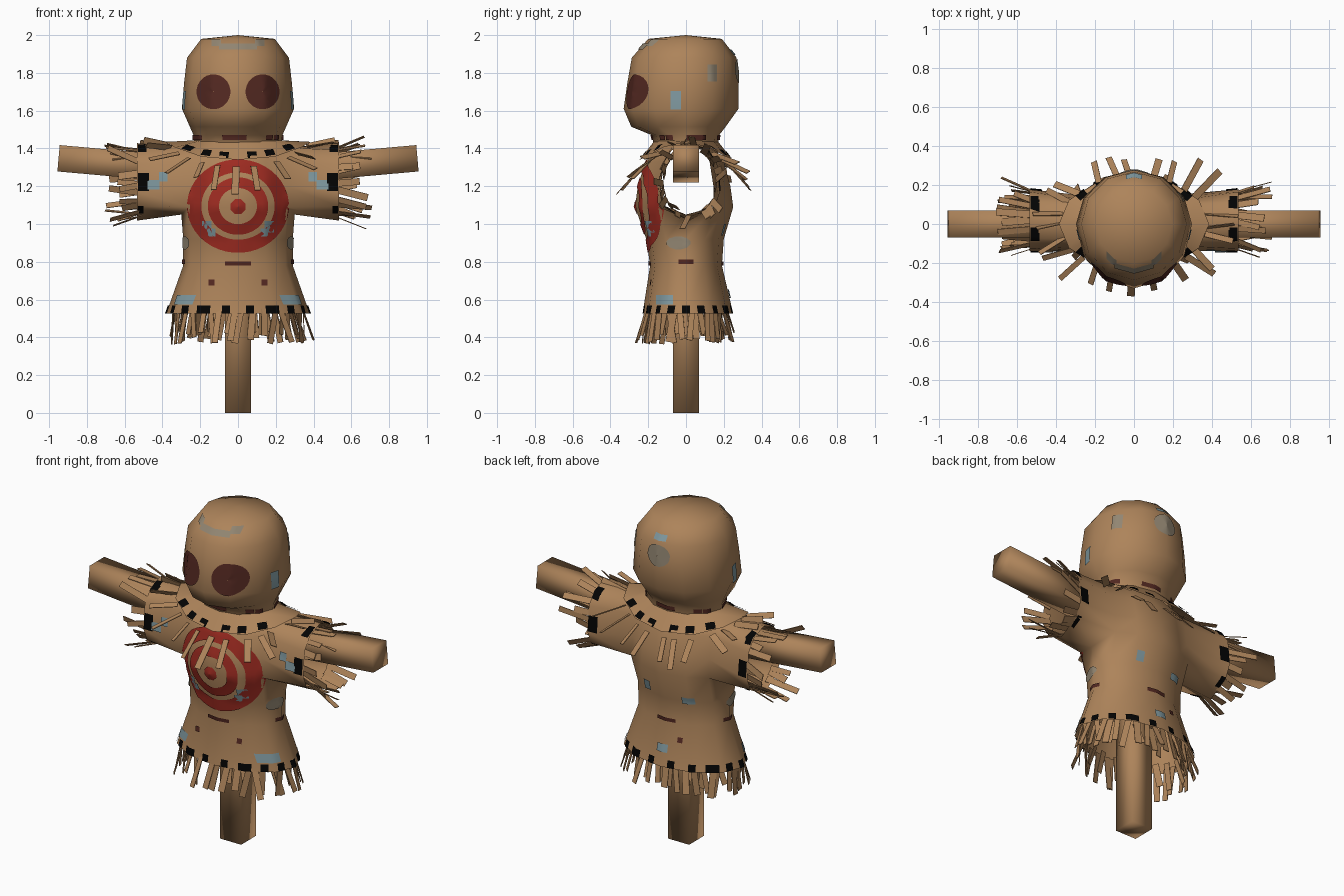
import bpy, bmesh, math, random
from math import sin, cos, pi, radians
from mathutils import Vector, Matrix
from mathutils.bvhtree import BVHTree

if "Cube" in bpy.data.objects:
    bpy.data.objects.remove(bpy.data.objects["Cube"])

random.seed(4)
N = 12


def material(name, rgb):
    m = bpy.data.materials.new(name)
    m.diffuse_color = (*rgb, 1)
    m.use_nodes = True
    m.node_tree.nodes["Principled BSDF"].inputs["Base Color"].default_value = m.diffuse_color
    return m


BURLAP = material("burlap tan", (0.42, 0.23, 0.103))
RED = material("target red", (0.34, 0.024, 0.015))
BROWN = material("dark brown", (0.085, 0.021, 0.015))
BLUE = material("faded blue", (0.21, 0.31, 0.34))
DUSTY = material("dusty grey", (0.29, 0.24, 0.17))
BLACK = material("stitch black", (0.001, 0.001, 0.001))


def finish(name, bm, mat, smooth=True):
    bmesh.ops.recalc_face_normals(bm, faces=bm.faces)
    me = bpy.data.meshes.new(name)
    bm.to_mesh(me)
    me.materials.append(mat)
    for p in me.polygons:
        p.use_smooth = smooth
    ob = bpy.data.objects.new(name, me)
    bpy.context.collection.objects.link(ob)
    tree = BVHTree.FromBMesh(bm)
    bm.free()
    return tree


def loft(bm, profile):
    """Stack rings given as (half width, front depth, back depth, z)."""
    rings = []
    for rx, yf, yb, z in profile:
        ring = []
        for i in range(N):
            a = 2 * pi * i / N
            ring.append(bm.verts.new((rx * cos(a), (yb if sin(a) > 0 else yf) * sin(a), z)))
        rings.append(ring)
    for r in range(len(rings) - 1):
        for i in range(N):
            j = (i + 1) % N
            bm.faces.new((rings[r][i], rings[r][j], rings[r + 1][j], rings[r + 1][i]))
    return rings


# Sack head with gathered neck
bm = bmesh.new()
rings = loft(bm, [(.23, .17, .17, 1.41), (.235, .18, .175, 1.47), (.255, .29, .21, 1.515),
                  (.297, .33, .278, 1.61), (.285, .31, .277, 1.75), (.27, .287, .268, 1.88),
                  (.195, .2, .19, 1.98)])
top = bm.verts.new((0, 0, 2.0))
for i in range(N):
    bm.faces.new((rings[-1][i], rings[-1][(i + 1) % N], top))
head = finish("sack_head", bm, BURLAP)

# Shirt with side holes pulled out into open sleeves
bm = bmesh.new()
loft(bm, [(.38, .23, .25, .525), (.29, .19, .19, .78), (.29, .21, .2, .92), (.30, .27, .25, 1.09),
          (.295, .255, .235, 1.2), (.30, .215, .2, 1.33), (.30, .15, .15, 1.405), (.22, .14, .14, 1.43)])
for s in (-1, 1):
    hole = []
    for f in bm.faces:
        c = f.calc_center_median()
        if 1.09 < c.z < 1.405 and c.x * s > 0 and abs(c.y) < .08 and abs(c.x) > .2:
            hole.append(f)
    edges = [e for e in {e for f in hole for e in f.edges} if sum(f in hole for f in e.link_faces) == 1]
    rim = {v for e in edges for v in e.verts}
    bmesh.ops.delete(bm, geom=hole, context='FACES')
    edges = [e for e in edges if e.is_valid]
    out = bmesh.ops.extrude_edge_only(bm, edges=edges)["geom"]
    for v in [g for g in out if isinstance(g, bmesh.types.BMVert)]:
        a = math.atan2((v.co.z - 1.25) / .16, v.co.y / .11)
        v.co = (s * .535, .02 + .165 * cos(a), 1.223 + .205 * sin(a))
    # widen the armhole and drop the armpit
    for v in rim:
        if abs(v.co.y) > .01:
            v.co.y = v.co.y * 1.15 + .01
        elif v.co.z < 1.1:
            v.co.z = 1.05
shirt = finish("shirt", bm, BURLAP)


# Collar draped over the shoulders
def collar_edge(a):
    return Vector((.385 * cos(a), .245 * sin(a), 1.34 + .095 * abs(cos(a)) ** 2.6))


bm = bmesh.new()
inner = [bm.verts.new((.225 * cos(2 * pi * i / N), .165 * sin(2 * pi * i / N), 1.443)) for i in range(N)]
outer = [bm.verts.new(collar_edge(2 * pi * i / N)) for i in range(N)]
for i in range(N):
    j = (i + 1) % N
    bm.faces.new((inner[i], inner[j], outer[j], outer[i]))
collar = finish("collar", bm, BURLAP)


# Wooden post and two raised arm beams
def beam(name, a, b):
    bm = bmesh.new()
    d = b - a
    rot = d.to_track_quat('Z', 'Y').to_matrix().to_4x4()
    bmesh.ops.create_cube(bm, size=1, matrix=Matrix.Translation((a + b) / 2) @ rot
                          @ Matrix.Diagonal((.14, .14, d.length, 1)))
    finish(name, bm, BURLAP)


beam("post", Vector((0, 0, 0)), Vector((0, 0, .95)))
for s, side in ((-1, "left"), (1, "right")):
    beam(side + "_arm_beam", Vector((s * .3, 0, 1.29)), Vector((s * .95, 0, 1.348)))


# Straw fringes: thin strips around each hem
def fringe(name, count, root, lengths):
    bm = bmesh.new()
    for i in range(count):
        pos, out, along = root(2 * pi * (i + random.uniform(-.3, .3)) / count)
        side = along.cross(out).normalized()
        d = (along + side * random.uniform(-.25, .25)).normalized()
        w = d.cross(out).normalized()
        n = w.cross(d)
        size = random.uniform(*lengths)
        m = Matrix((w, n, d)).transposed().to_4x4()
        m.translation = pos + d * size / 2
        bmesh.ops.create_cube(bm, size=1, matrix=m @ Matrix.Diagonal((random.uniform(.028, .04), .004, size, 1)))
    finish(name, bm, BURLAP, False)


def skirt_root(scale):
    def root(a):
        out = Vector((cos(a), sin(a), 0))
        return (Vector((.345 * scale * cos(a), .215 * scale * sin(a), .55)), out,
                Vector((0, 0, -1)) + out * random.uniform(0, .38))
    return root


def sleeve_root(s):
    def root(a):
        out = Vector((0, cos(a), sin(a)))
        return (Vector((s * .5, .02 + .14 * cos(a), 1.22 + .175 * sin(a))), out,
                Vector((s, 0, 0)) + out * random.uniform(-.1, .45))
    return root


def collar_root(a):
    out = Vector((cos(a), sin(a), .3)).normalized()
    k = cos(a) ** 2
    return (collar_edge(a) * .97 + Vector((0, 0, .004 + .02 * k)), out,
            Vector((.7 * cos(a), .7 * sin(a), -.9 + 1.05 * k)) + out * random.uniform(-.05, .15))


fringe("skirt_straw", 38, skirt_root(1), (.13, .19))
fringe("inner_skirt_straw", 18, skirt_root(.85), (.12, .17))
for s, side in ((-1, "left"), (1, "right")):
    fringe(side + "_sleeve_straw", 24, sleeve_root(s), (.11, .22))
fringe("collar_straw", 24, collar_root, (.13, .2))


# Painted patches laid on a surface along a direction
def patch(name, tree, mat, centre, normal, w, h, hole=None, sides=8):
    """Round ring patch if hole is given (0 = full disc), otherwise a rectangle."""
    n = Vector(normal).normalized()
    up = Vector((0, 1, 0)) if abs(n.z) > .9 else Vector((0, 0, 1))
    u = up.cross(n).normalized()
    v = n.cross(u)
    bm = bmesh.new()
    cols, rows = (sides, 4) if hole is not None else (4, 3)
    grid = {}
    for i in range(cols + 1):
        for j in range(rows + 1):
            if hole is None:
                a, b = w * (i / cols - .5), h * (j / rows - .5)
            else:
                t = 2 * pi * (i % cols + .5) / cols
                r = max(hole, .02) + (1 - max(hole, .02)) * j / rows
                a, b = w / 2 * r * cos(t), h / 2 * r * sin(t)
            hit = tree.ray_cast(Vector(centre) + u * a + v * b + n * .7, -n)
            if hit[0]:
                grid[i, j] = bm.verts.new(hit[0] + n * .007)
    for i in range(cols):
        for j in range(rows):
            keys = [(i, j), (i + 1, j), (i + 1, j + 1), (i, j + 1)]
            if all(k in grid for k in keys):
                bm.faces.new([grid[k] for k in keys])
    if hole is not None:
        bmesh.ops.remove_doubles(bm, verts=bm.verts, dist=.0005)
    finish(name, bm, mat)


FRONT, BACK = (0, -1, 0), (0, 1, 0)
# Bullseye
patch("target_outer_ring", shirt, RED, (0, 0, 1.095), FRONT, .54, .495, .72, 40)
patch("target_middle_ring", shirt, RED, (0, 0, 1.095), FRONT, .32, .305, .63, 32)
patch("target_centre", shirt, RED, (0, 0, 1.092), FRONT, .085, .085, 0, 8)

for s in (-1, 1):
    # Eyes and faded head patches
    patch("eye", head, BROWN, (s * .13, 0, 1.7), FRONT, .18, .185, 0, 24)
    patch("temple_patch", head, BLUE, (0, -.055, 1.655), (s, 0, 0), .055, .1)
    patch("brow_patch", head, DUSTY, (s * .115, 0, 1.96), FRONT, .05, .035)
    # Shirt patches
    patch("chest_patch", shirt, BLUE, (s * .165, 0, .985), FRONT, .05, .06)
    patch("chest_patch_low", shirt, BLUE, (s * .14, 0, .955), FRONT, .04, .04)
    patch("side_patch", shirt, DUSTY, (0, -.04, .9), (s, 0, 0), .13, .07, 0, 12)
    patch("skirt_side_patch", shirt, BLUE, (0, -.115, .6), (s, 0, 0), .09, .05)
    patch("waist_side_stitch", shirt, BROWN, (0, 0, .8), (s, 0, 0), .08, .022)
    patch("skirt_hole", shirt, BROWN, (s * .14, 0, .69), FRONT, .03, .03)
    # Sleeve stitches and patches
    patch("sleeve_patch", shirt, BLUE, (s * .447, 0, 1.207), FRONT, .065, .05)
    patch("sleeve_patch_small", shirt, BLUE, (s * .395, 0, 1.25), FRONT, .045, .05)
    for d in (FRONT, BACK):
        for z, w, h in ((1.222, .058, .095), (1.075, .03, .04), (1.395, .045, .025)):
            patch("sleeve_stitch", shirt, BLACK, (s * (.53 - w / 2), 0, z), d, w, h)
    for y in (-.04, .12):
        patch("sleeve_top_stitch", shirt, BLACK, (s * .51, y, 1.4), (0, 0, 1), .04, .045)

patch("forehead_patch", head, DUSTY, (0, 0, 1.94), FRONT, .2, .03)
patch("waist_stitch", shirt, BROWN, (0, 0, .79), FRONT, .14, .022)
patch("back_waist_stitch", shirt, BROWN, (0, 0, .79), BACK, .12, .022)
patch("back_skirt_hole", shirt, BROWN, (-.1, 0, .69), BACK, .03, .03)
patch("rear_temple_patch", head, DUSTY, (0, .14, 1.8), (1, 0, 0), .05, .09)
patch("back_head_patch", head, DUSTY, (0, 0, 1.81), BACK, .15, .13, 0, 16)
patch("back_crown_patch", head, BLUE, (0, 0, 1.91), BACK, .08, .03)
patch("back_patch", shirt, BLUE, (-.14, 0, .93), BACK, .07, .04)
patch("back_patch_right", shirt, BLUE, (.12, 0, .97), BACK, .045, .06)
patch("back_skirt_patch", shirt, BLUE, (0, 0, .63), BACK, .07, .045)

# Stitches around hem, neck and collar
for i in range(18):
    a = 2 * pi * i / 18
    n = (cos(a) / .38, sin(a) / .24, 0)
    patch("hem_stitch", shirt, BLACK, (.37 * cos(a), .235 * sin(a), .548), n,
          .075 if i in (3, 7, 12, 15) else .042, .042)
for i in range(12):
    a = 2 * pi * (i + .5 * (i % 2)) / 12 + pi / 2
    n = (cos(a) / .24, sin(a) / .18, 0)
    patch("neck_stitch", head, BROWN, (.23 * cos(a), .17 * sin(a), 1.458), n, .09 if i % 3 == 0 else .045, .026)
for deg in (41, 62, 78):
    for a in (deg, 180 - deg, 180 + deg, -deg):
        p = collar_edge(radians(a))
        lift = Vector((-p.x * .08, -p.y * .08, .022))
        patch("collar_stitch", collar, BLACK, p + lift, (p.x * .6, p.y, .2), .05, .042)
